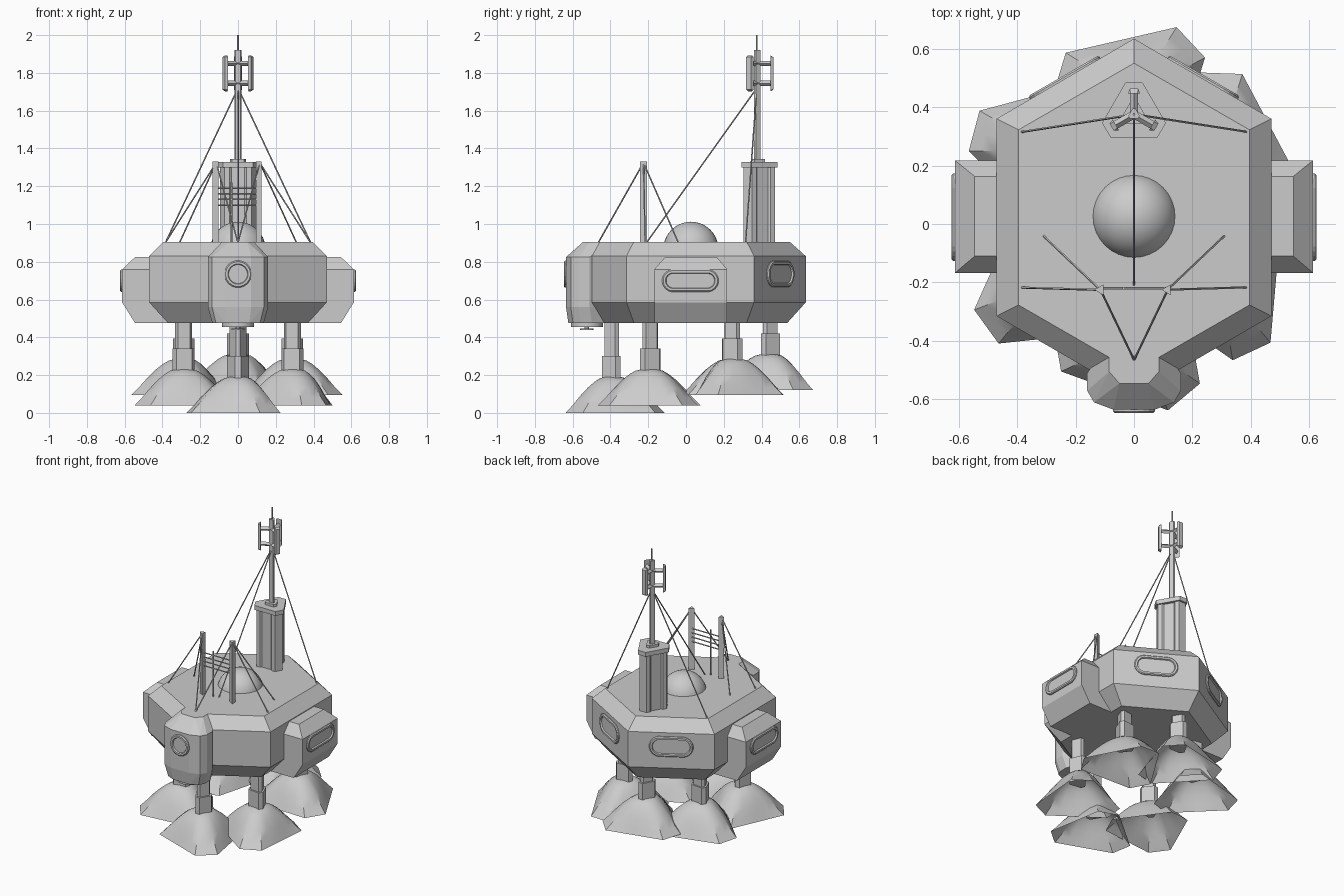
import bpy, bmesh
from math import sin, cos, pi, radians
from mathutils import Vector, Matrix

if "Cube" in bpy.data.objects:
    bpy.data.objects.remove(bpy.data.objects["Cube"])


def finish(bm, name, smooth=None):
    bmesh.ops.recalc_face_normals(bm, faces=bm.faces[:])
    me = bpy.data.meshes.new(name)
    bm.to_mesh(me)
    bm.free()
    ob = bpy.data.objects.new(name, me)
    bpy.context.collection.objects.link(ob)
    if smooth:
        for p in me.polygons:
            p.use_smooth = True
        me.set_sharp_from_angle(angle=radians(smooth))
    return ob


def loft(name, rings, caps=True, smooth=None):
    bm = bmesh.new()
    vs = [[bm.verts.new(p) for p in r] for r in rings]
    n = len(vs[0])
    for a, b in zip(vs, vs[1:]):
        for i in range(n):
            bm.faces.new((a[i], a[(i + 1) % n], b[(i + 1) % n], b[i]))
    if caps:
        bm.faces.new(vs[0])
        bm.faces.new(vs[-1])
    return finish(bm, name, smooth)


def hull(name, pts):
    bm = bmesh.new()
    for p in pts:
        bm.verts.new(p)
    res = bmesh.ops.convex_hull(bm, input=bm.verts[:])
    junk = [v for v in bm.verts if not v.link_faces]
    bmesh.ops.delete(bm, geom=junk, context='VERTS')
    bmesh.ops.dissolve_limit(bm, angle_limit=0.01, verts=bm.verts[:], edges=bm.edges[:])
    return finish(bm, name)


def rod(name, a, b, r, n=6, smooth=None):
    a, b = Vector(a), Vector(b)
    q = (b - a).to_track_quat('Z', 'Y')
    ring = [q @ Vector((r * cos(2 * pi * i / n), r * sin(2 * pi * i / n), 0)) for i in range(n)]
    return loft(name, [[a + p for p in ring], [b + p for p in ring]], smooth=smooth)


def clipped_tri(c, r, axis, z):
    # triangle with clipped corners, one corner pointing along axis
    return [(c[0] + r * cos(radians(axis + k + s)), c[1] + r * sin(radians(axis + k + s)), z)
            for k in (0, 120, 240) for s in (-15, 15)]


def prism(name, c, r, axis, z0, z1):
    return loft(name, [clipped_tri(c, r, axis, z0), clipped_tri(c, r, axis, z1)])


def window(name, loc, normal_angle, w, h, depth=0.012, rim=0.018, seg=5):
    # raised rounded frame with a recessed pane, facing outward
    def ring(inset, out):
        hw, hh = w / 2 - inset, h / 2 - inset
        rad = min(hh, hw)
        pts = []
        for q, (sx, sz) in enumerate(((1, 1), (-1, 1), (-1, -1), (1, -1))):
            for i in range(seg):
                t = pi / 2 * (q + (i + 0.5) / seg)
                pts.append(M @ Vector((out, sx * (hw - rad) + rad * cos(t),
                                       sz * (hh - rad) + rad * sin(t))))
        return pts
    M = Matrix.Translation(loc) @ Matrix.Rotation(radians(normal_angle), 4, 'Z')
    loft(name, [ring(0, -0.02), ring(0, depth * 0.5), ring(0.006, depth),
                ring(rim, depth), ring(rim + 0.004, 0.003)])


# main hull: stretched hexagon with chamfered top and bottom
def hexa(x, yf, y0, y1, yb, z):
    return [(0, yf, z), (x, y0, z), (x, y1, z), (0, yb, z), (-x, y1, z), (-x, y0, z)]


loft("main_hull", [hexa(.37, -.49, -.275, .32, .535, .475), hexa(.47, -.587, -.315, .36, .634, .585),
                   hexa(.47, -.587, -.315, .36, .634, .83), hexa(.395, -.505, -.277, .322, .55, .905)])

# front turret pod with porthole and underside hatch
side = [(.09, -.40), (.16, -.51), (.16, -.57), (.137, -.61), (.07, -.635)]
top = [(.085, -.40), (.085, -.505), (.05, -.545)]
pts = [(s * x, y, z) for s in (1, -1) for x, y in side for z in (.56, .825)]
pts += [(s * x * .85, y + .012, .475) for s in (1, -1) for x, y in side]
pts += [(s * x, y, .905) for s in (1, -1) for x, y in top]
hull("front_pod", pts)
window("front_porthole", (0, -.635, .735), -90, .144, .144)
rod("belly_hatch", (0, -.525, .455), (0, -.525, .48), .085, 16, 30)
rod("hatch_stem", (0, -.525, .44), (0, -.525, .46), .012, 8)
rod("hatch_handle", (0, -.525, .438), (0, -.525, .446), .035, 12, 30)

# side pods, side windows, rear windows
for s, n in ((1, "right"), (-1, "left")):
    pts = [(s * x, y, z) for x in (.40, .613) for y in (-.168, .218) for z in (.585, .76)]
    pts += [(s * x, y, .825) for x in (.40, .545) for y in (-.11, .163)]
    pts += [(s * x, y, .475) for x in (.37, .545) for y in (-.168, .218)]
    hull(n + "_pod", pts)
    window(n + "_window", (s * .613, .023, .70), 0 if s > 0 else 180, .30, .12)
    window(n + "_rear_window", (s * .235, .497, .735), 90 - s * 30, .28, .14)

# roof dome
bm = bmesh.new()
bmesh.ops.create_uvsphere(bm, u_segments=32, v_segments=20, radius=.146,
                          matrix=Matrix.Translation((0, .026, .866)))
finish(bm, "dome", 60)

# legs: draped feet, sleeves and struts; (x, y, foot height, foot corner direction)
LEGS = [(0, -.388, 0, 190), (.29, -.195, .04, 295), (-.29, -.195, .04, 216),
        (.29, .25, .095, 88), (-.29, .25, .095, 165), (0, .44, .12, 43)]
PROFILE = [(1, 0), (.87, .04), (.72, .09), (.56, .135), (.42, .165), (.30, .183), (.18, .19)]


def foot_radius(a):
    # radius of the clipped triangle at angle a, corner direction at 0
    a = (a + 60) % 120 - 60
    if abs(a) <= 15:
        return .275 * cos(radians(15)) / cos(radians(a))
    return .275 * cos(radians(45)) / cos(radians(60 - abs(a)))


for i, (x, y, z0, ax) in enumerate(LEGS):
    rings = []
    for t, h in PROFILE:
        ring = []
        for a in range(0, 360, 15):
            r = t * (foot_radius(a) * t + .235 * (1 - t))
            ring.append((x + r * cos(radians(a + ax)), y + r * sin(radians(a + ax)), z0 + h))
        rings.append(ring)
    loft(f"foot_{i}", rings, caps=False, smooth=40)
    out = Vector((x, y - .025)).to_2d()
    ang = Vector((1, 0)).angle_signed(out) * -180 / pi
    prism(f"leg_sleeve_{i}", (x, y), .06, ang, z0 + .13, z0 + .30)
    prism(f"leg_strut_{i}", (x, y), .046, ang, z0 + .25, .52)

# rear tower with recessed sides and a cap
C = (0, .375)


def tower_ring(z):
    prof = [(-31, .07), (-28, .083), (-15, .1), (15, .1), (28, .083), (31, .07)]
    return [(C[0] + r * cos(radians(90 + k + a)), C[1] + r * sin(radians(90 + k + a)), z)
            for k in (0, 120, 240) for a, r in prof]


loft("tower", [tower_ring(.89), tower_ring(1.31)])
prism("tower_cap", C, .113, 90, 1.298, 1.328)
prism("mast_collar", C, .045, 90, 1.32, 1.345)

# antenna mast, tip, and three panels on arms
prism("mast", C, .02, 90, 1.33, 1.92)
rod("mast_tip", (*C, 1.91), (*C, 2.0), .005)
for k in range(3):
    a = radians(90 + 120 * k)
    M = Matrix.Translation((*C, 0)) @ Matrix.Rotation(a, 4, 'Z')
    pts = [M @ Vector((x, w, z)) for x, w, z in
           [(.072, s * .021, z) for s in (1, -1) for z in (1.71, 1.885)] +
           [(.072, s * .012, z) for s in (1, -1) for z in (1.702, 1.893)] +
           [(.088, s * .014, z) for s in (1, -1) for z in (1.712, 1.883)]]
    hull(f"antenna_panel_{k}", pts)
    for j, z in enumerate((1.745, 1.85)):
        rod(f"antenna_arm_{k}_{j}", M @ Vector((0, 0, z)), M @ Vector((.076, 0, z)), .014, 4)

# mast guy wires
for i, p in enumerate([(.385, .315), (-.385, .315), (0, -.21)]):
    rod(f"mast_wire_{i}", (*C, 1.72), (*p, .90), .004, 5)

# two roof posts with stays, cross wires and a centre rod
for s, n in ((1, "right"), (-1, "left")):
    rod(n + "_post", (s * .115, -.225, .89), (s * .115, -.225, 1.33), .021, 3)
    for i, p in enumerate([(s * .385, -.217), (s * .31, -.04), (0, -.465)]):
        rod(f"{n}_post_wire_{i}", (s * .115, -.225, 1.325), (*p, .90), .004, 5)
for i, z in enumerate((1.10, 1.13, 1.16, 1.19)):
    rod(f"cross_wire_{i}", (-.115, -.22, z), (.115, -.22, z), .004, 5)
rod("centre_rod", (-.035, -.22, .90), (-.035, -.22, 1.22), .005, 6)
